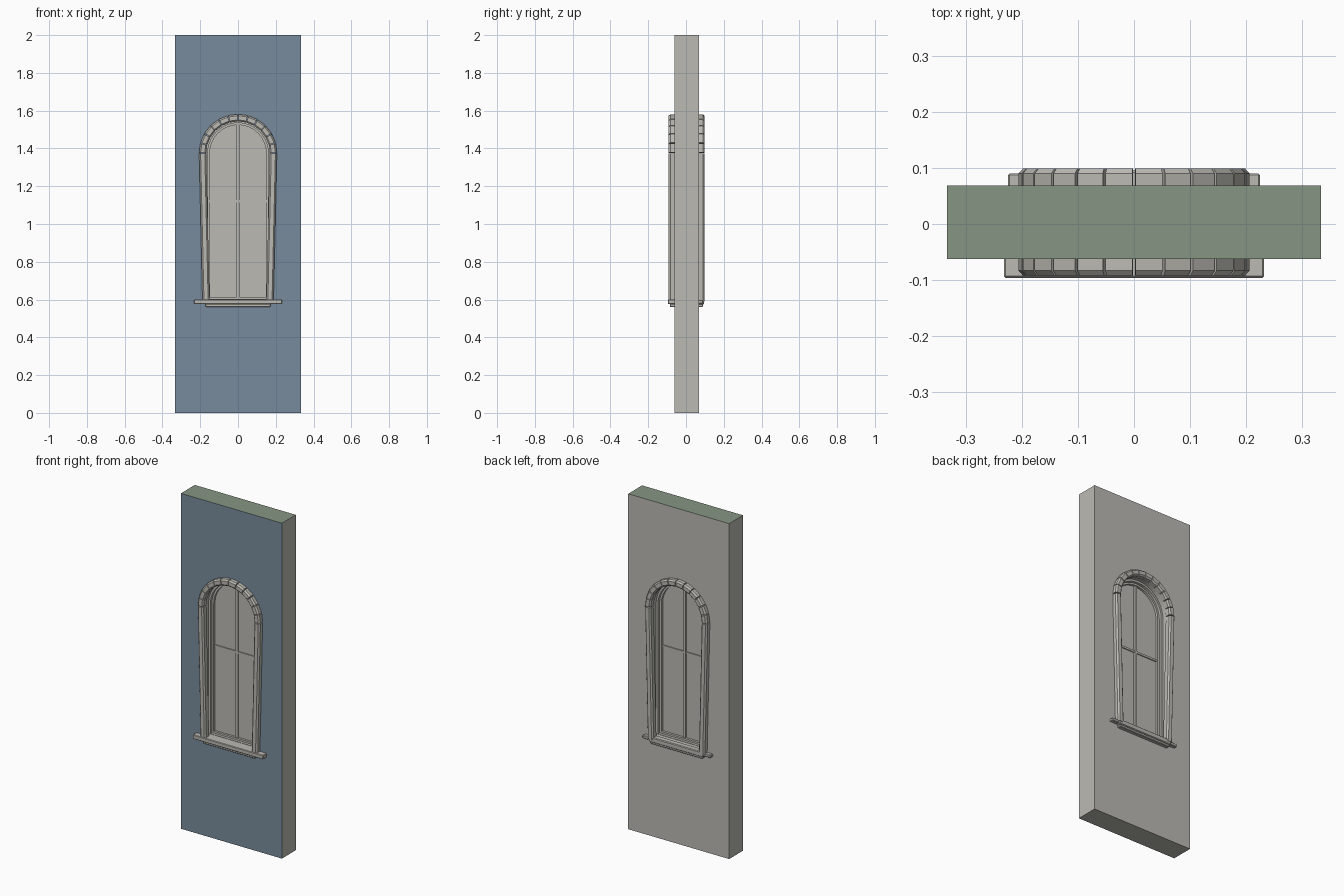
import bpy
import bmesh
from math import sin, cos, pi

cube = bpy.data.objects.get("Cube")
if cube:
    bpy.data.objects.remove(cube, do_unlink=True)

FRONT, BACK = -0.062, 0.069      # wall faces
SPRING, BASE = 1.375, 0.59       # arch springing line and opening bottom
OPENING = 0.172                  # half width of the opening


def material(name, rgb):
    mat = bpy.data.materials.new(name)
    mat.use_nodes = True
    mat.diffuse_color = (*rgb, 1)
    mat.node_tree.nodes["Principled BSDF"].inputs["Base Color"].default_value = (*rgb, 1)
    return mat


stone = material("warm grey stone", (0.50, 0.49, 0.45))
blue = material("slate blue paint", (0.19, 0.26, 0.335))
green = material("sage green paint", (0.24, 0.305, 0.23))


def finish(name, bm, bevel=0):
    """Turn a bmesh into a named stone object."""
    bmesh.ops.recalc_face_normals(bm, faces=bm.faces)
    if bevel:
        bmesh.ops.bevel(bm, geom=bm.edges[:], offset=bevel, segments=1, affect='EDGES')
    mesh = bpy.data.meshes.new(name)
    bm.to_mesh(mesh)
    bm.free()
    mesh.materials.append(stone)
    obj = bpy.data.objects.new(name, mesh)
    bpy.context.collection.objects.link(obj)
    return obj


def box(name, x, y, z, bevel=0):
    """Box from (low, high) pairs."""
    bm = bmesh.new()
    bmesh.ops.create_cube(bm, size=1)
    for v in bm.verts:
        v.co = [(lo + hi) / 2 + c * (hi - lo) for c, (lo, hi) in zip(v.co, (x, y, z))]
    return finish(name, bm, bevel)


def loft(bm, sections, closed=False, caps=True):
    """Skin a list of closed cross-sections."""
    rings = [[bm.verts.new(p) for p in s] for s in sections]
    pairs = list(zip(rings, rings[1:]))
    if closed:
        pairs.append((rings[-1], rings[0]))
    for a, b in pairs:
        for i in range(len(a)):
            j = (i + 1) % len(a)
            bm.faces.new((a[i], a[j], b[j], b[i]))
    if caps and not closed:
        bm.faces.new(rings[0])
        bm.faces.new(rings[-1])


def arch(inset, steps=24):
    """Outline of the opening, shrunk by an inset."""
    r = OPENING - inset
    pts = [(r * cos(pi * i / steps), SPRING + r * sin(pi * i / steps)) for i in range(steps + 1)]
    return pts + [(-r, BASE + inset), (r, BASE + inset)]


def arch_plate(name, inset, y0, y1):
    bm = bmesh.new()
    loft(bm, [[(x, y, z) for x, z in arch(inset)] for y in (y0, y1)])
    return finish(name, bm)


def arch_frame(name, outer, inner, y0, y1):
    bm = bmesh.new()
    loft(bm, [[(x, y, z) for x, z in arch(i)]
              for i, y in ((outer, y0), (outer, y1), (inner, y1), (inner, y0))], closed=True)
    return finish(name, bm)


# Wall slab with arched opening, painted by face direction
wall = box("wall", (-0.333, 0.333), (FRONT, BACK), (0, 2))
wall.data.materials.append(blue)
wall.data.materials.append(green)
for f in wall.data.polygons:
    f.material_index = 1 if f.normal.y < -0.9 else 2 if f.normal.z > 0.9 else 0
cutter = arch_plate("opening_cutter", 0, -0.3, 0.3)
cutter.hide_render = True
cut = wall.modifiers.new("opening", 'BOOLEAN')
cut.operation = 'DIFFERENCE'
cut.solver = 'EXACT'
cut.object = cutter
bpy.context.view_layer.objects.active = wall
bpy.ops.object.modifier_apply(modifier=cut.name)
bpy.data.objects.remove(cutter, do_unlink=True)

# Window frame, sash, pane and glazing bars
arch_frame("window_frame", 0, 0.012, -0.032, 0.036)
arch_frame("window_sash", 0.011, 0.023, -0.016, 0.02)
arch_plate("window_pane", 0.02, -0.003, 0.006)
box("vertical_bar", (-0.007, 0.007), (-0.012, 0.015), (BASE + 0.015, SPRING + 0.155))
box("horizontal_bar", (-0.152, 0.152), (-0.009, 0.012), (1.114, 1.126))

# Trim cross-section as (radius, projection from the wall)
PROFILE = [(0.206, -0.004), (0.206, 0.021), (0.198, 0.03),
           (0.176, 0.03), (0.168, 0.022), (0.168, -0.004)]

for side, face, out in (("front", FRONT, -1), ("back", BACK, 1)):
    # Twelve arch stones with narrow joints
    bm = bmesh.new()
    step, gap = pi / 12, 0.012
    for k in range(12):
        angles = (k * step + gap, (k + 1) * step - gap)
        loft(bm, [[(r * cos(a), face + out * d, SPRING + r * sin(a)) for r, d in PROFILE]
                  for a in angles])
    finish(side + "_arch_stones", bm)

    # Jambs leaning inward toward the sill
    for name, sx in (("left", 1), ("right", -1)):
        bm = bmesh.new()
        loft(bm, [[(sx * (r - shift), face + out * d, z) for r, d in PROFILE]
                  for z, shift in ((SPRING - 0.003, 0), (BASE, 0.018))])
        finish(f"{side}_{name}_jamb", bm)

# Front sill and apron
box("front_sill", (-0.232, 0.232), (-0.096, FRONT + 0.01), (0.576, 0.601), 0.003)
box("front_apron", (-0.172, 0.172), (-0.086, FRONT + 0.01), (0.561, 0.578), 0.003)

# Back sill, raised curb and apron
box("back_sill", (-0.225, 0.225), (BACK - 0.01, 0.09), (0.58, 0.598), 0.003)
box("back_curb", (-0.18, 0.18), (BACK - 0.01, 0.096), (0.574, 0.604), 0.004)
box("back_apron", (-0.172, 0.172), (BACK - 0.01, 0.09), (0.561, 0.576), 0.003)

# Inner sill filling the bottom of the opening
box("inner_sill", (-0.172, 0.172), (FRONT, BACK), (BASE - 0.005, 0.6))
